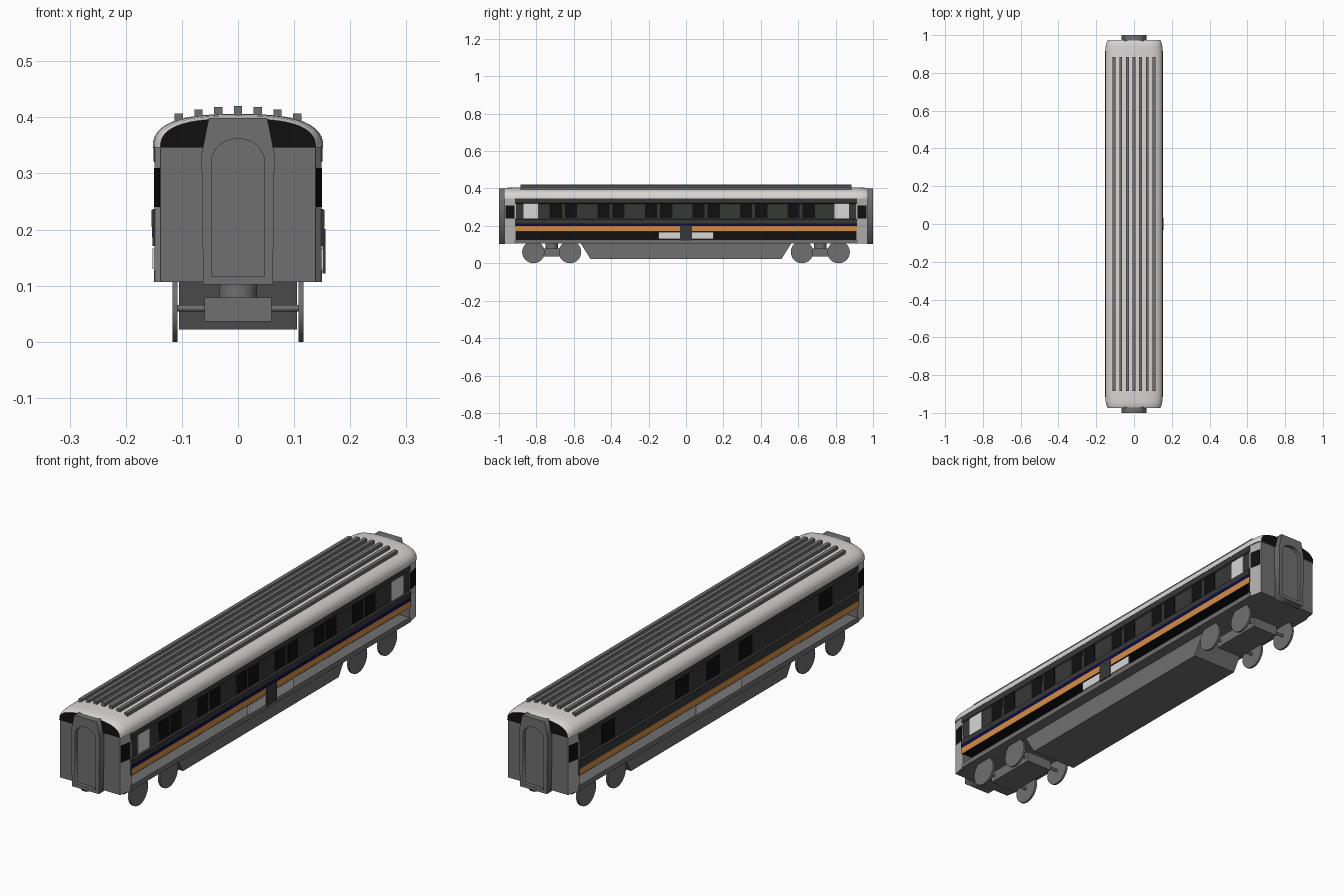
import bpy, bmesh, math

if "Cube" in bpy.data.objects:
    bpy.data.objects.remove(bpy.data.objects["Cube"])


def material(name, r, g, b):
    m = bpy.data.materials.new(name)
    m.diffuse_color = (r, g, b, 1)
    m.use_nodes = True
    m.node_tree.nodes["Principled BSDF"].inputs["Base Color"].default_value = m.diffuse_color
    return m


GREY = material("mid grey", .16, .16, .16)
DARK = material("charcoal", .037, .039, .037)
BLACK = material("black", .005, .005, .005)
ROOF = material("pale roof", .70, .67, .66)
WHITE = material("white panel", .68, .68, .68)
PALE = material("light grey", .44, .44, .44)
ORANGE = material("orange", .68, .27, .06)
NAVY = material("navy", .004, .004, .055)


def finish(name, bm, mats, rule=None, smooth=False):
    bmesh.ops.recalc_face_normals(bm, faces=bm.faces[:])
    bm.normal_update()
    if rule:
        for f in bm.faces:
            f.material_index = rule(f)
    me = bpy.data.meshes.new(name)
    bm.to_mesh(me)
    bm.free()
    for m in mats:
        me.materials.append(m)
    ob = bpy.data.objects.new(name, me)
    bpy.context.collection.objects.link(ob)
    if smooth:
        bpy.ops.object.select_all(action='DESELECT')
        ob.select_set(True)
        bpy.context.view_layer.objects.active = ob
        bpy.ops.object.shade_smooth_by_angle(angle=math.radians(35))
    return ob


def loft(name, rings, mats, rule=None, smooth=False):
    """Skin closed rings of equal length and cap both ends."""
    bm = bmesh.new()
    vs = [[bm.verts.new(p) for p in r] for r in rings]
    n = len(vs[0])
    for a, b in zip(vs, vs[1:]):
        for i in range(n):
            j = (i + 1) % n
            bm.faces.new((a[i], a[j], b[j], b[i]))
    bm.faces.new(vs[0])
    bm.faces.new(vs[-1])
    return finish(name, bm, mats, rule, smooth)


def box(name, x, y, z, mat):
    r = [[(px, py, pz) for px, py in ((x[0], y[0]), (x[1], y[0]), (x[1], y[1]), (x[0], y[1]))] for pz in z]
    return loft(name, r, [mat])


def cylinder(name, radius, a, b, axis, centre, mat, sides=32):
    """Cylinder along x or z, between a and b."""
    rings = []
    for t in (a, b):
        ring = []
        for i in range(sides):
            u = radius * math.cos(2 * math.pi * i / sides)
            v = radius * math.sin(2 * math.pi * i / sides)
            ring.append((t, centre[0] + u, centre[1] + v) if axis == 'x'
                        else (centre[0] + u, centre[1] + v, t))
        rings.append(ring)
    return loft(name, rings, [mat], smooth=True)


# body core and floor; the slot above the floor is open and dark
box("body_core", (-.10, .10), (-.93, .93), (.11, .35), BLACK)
box("floor", (-.15, .15), (-.917, .917), (.107, .128), GREY)

# side walls with painted bands
WALL = [(.095, .171), (.152, .171), (.1535, .198), (.154, .214), (.1545, .235),
        (.147, .238), (.146, .318), (.151, .322), (.151, .350), (.095, .350)]
for s, side in ((1, "right"), (-1, "left")):
    def band(f, s=s):
        z = f.calc_center_median().z
        if abs(f.normal.y) > .5:
            return 0
        if z < .171 + .001:
            return 3
        if z < .198:
            return 1
        return 2 if z < .214 and s > 0 else 0
    loft(side + "_wall", [[(s * x, y, z) for x, z in WALL] for y in (-.915, .915)],
         [DARK, ORANGE, NAVY, BLACK], band)


def plate(name, s, y, w, z, x, mat):
    xs = sorted((s * (x - .005), s * x))
    box(name, xs, (y - w / 2, y + w / 2), z, mat)


# right side: six window pairs and two pale end windows
for i in range(6):
    for d in (-.0405, .0405):
        plate("right_window", 1, -.655 + .254 * i + d, .066, (.241, .319), .1485, BLACK)
for y in (-.83, .833):
    plate("right_pale_window", 1, y, .076, (.239, .319), .1485, WHITE)
# left side: single windows
for y in (.72, .235, .033, -.18, -.706):
    plate("left_window", -1, y, .085, (.241, .319), .1485, BLACK)
# skirt panels and the centre block
for y in (-.0875, .0875):
    plate("right_skirt_panel", 1, y, .118, (.130, .166), .152, WHITE)
plate("left_skirt_panel", -1, 0, .30, (.130, .166), .152, WHITE)
plate("right_centre_block", 1, 0, .066, (.122, .202), .156, DARK)

# tapered end sections with dark door windows
for s, end in ((-1, "front"), (1, "back")):
    plan = [(-.149, .91), (.149, .91), (.138, .97), (-.138, .97)]
    loft(end + "_end_section", [[(x, s * y, z) for x, y in plan] for z in (.107, .348)],
         [GREY, PALE], lambda f: 1 if abs(f.normal.x) > .5 else 0)
    for m in (-1, 1):
        slope = [(.147, .917), (.1493, .917), (.1405, .965), (.138, .965)]
        loft(end + "_door_window", [[(m * x, s * y, z) for x, y in slope] for z in (.24, .31)], [BLACK])

# rounded roof, closing in at both ends with a black cap
def roof_ring(y, kx, kz):
    ring = []
    for i in range(25):
        a = math.pi * i / 24
        c, sn = math.cos(a), math.sin(a)
        x = .152 * kx * math.copysign(abs(c) ** .72, c)
        ring.append((x, y, .346 + .060 * kz * max(sn, 0) ** .78))
    return ring


END = [(.900, 1, 1), (.940, .985, .985), (.962, .955, .95), (.974, .91, .86)]
rings = [roof_ring(-y, a, b) for y, a, b in reversed(END)] + [roof_ring(y, a, b) for y, a, b in END]
loft("roof", rings, [ROOF, BLACK], lambda f: 1 if abs(f.normal.y) > .95 else 0, smooth=True)

# seven roof ribs
for i in range(-3, 4):
    x = .0352 * i
    top = .420 - .013 * (abs(i) / 3) ** 2
    box("roof_rib", (x - .0075, x + .0075), (-.885, .885), (top - .032, top), GREY)

# gangways: outlined frame with an arched opening and a door behind
OUTER = [(-.062, .102), (.062, .102), (.065, .335), (.052, .399), (-.052, .399), (-.065, .335)]
ARCH = [(-.047, .116), (.047, .116)]
for i in range(13):
    a = math.pi * i / 12
    ARCH.append((.047 * math.cos(a), .322 + .040 * math.sin(a)))
for s, end in ((-1, "front"), (1, "back")):
    cu = bpy.data.curves.new(end + "_gangway_frame", 'CURVE')
    cu.dimensions = '2D'
    cu.fill_mode = 'BOTH'
    cu.extrude = .016
    for pts in (OUTER, ARCH):
        sp = cu.splines.new('POLY')
        sp.points.add(len(pts) - 1)
        for p, (x, z) in zip(sp.points, pts):
            p.co = (x, z, 0, 1)
        sp.use_cyclic_u = True
    cu.materials.append(GREY)
    ob = bpy.data.objects.new(end + "_gangway_frame", cu)
    bpy.context.collection.objects.link(ob)
    ob.rotation_euler = (math.pi / 2, 0, 0)
    ob.location = (0, s * .984, 0)
    bpy.ops.object.select_all(action='DESELECT')
    ob.select_set(True)
    bpy.context.view_layer.objects.active = ob
    bpy.ops.object.convert(target='MESH')
    ys = sorted((s * .968, s * .985))
    box(end + "_gangway_door", (-.05, .05), ys, (.112, .365), GREY)

# underfloor equipment trough
loft("underfloor_trough", [[(x, y, z) for y, z in ((-.565, .11), (-.51, .022), (.51, .022), (.565, .11))]
                           for x in (-.105, .105)], [GREY])

# bogies: frame, pivot, axles and disc wheels
for yc in (-.718, .718):
    box("bogie_frame", (-.06, .06), (yc - .115, yc + .115), (.036, .079), GREY)
    cylinder("bogie_pivot", .034, .075, .11, 'z', (0, yc), GREY)
    for d in (-.098, .098):
        cylinder("axle", .006, -.112, .112, 'x', (yc + d, .06), GREY, 12)
        for m in (-1, 1):
            cylinder("wheel", .06, m * .108, m * .117, 'x', (yc + d, .06), GREY)
